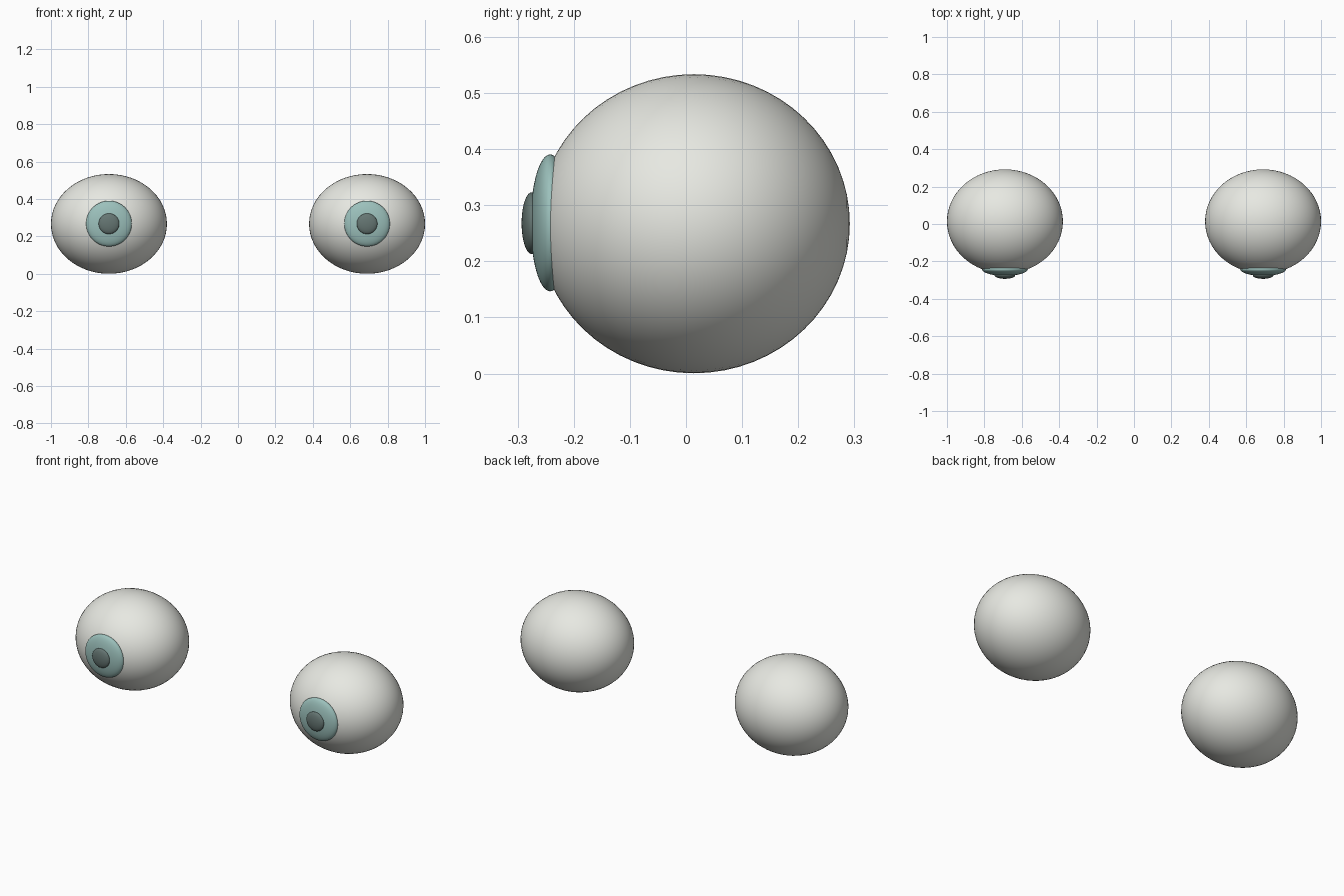
import bpy
import math

if "Cube" in bpy.data.objects:
    bpy.data.objects.remove(bpy.data.objects["Cube"])


def material(name, rgb):
    mat = bpy.data.materials.new(name)
    mat.diffuse_color = (*rgb, 1.0)
    mat.use_nodes = True
    mat.node_tree.nodes["Principled BSDF"].inputs["Base Color"].default_value = mat.diffuse_color
    return mat


def ellipsoid(name, centre, radii, mat):
    # Pole axis is turned to face forward (-y)
    bpy.ops.mesh.primitive_uv_sphere_add(segments=64, ring_count=32, radius=1.0)
    obj = bpy.context.object
    obj.name = name
    obj.rotation_euler = (math.radians(90), 0, 0)
    bpy.ops.object.transform_apply(location=False, rotation=True, scale=False)
    obj.scale = radii
    obj.location = centre
    bpy.ops.object.transform_apply(location=False, rotation=False, scale=True)
    bpy.ops.object.shade_smooth()
    obj.data.materials.append(mat)
    return obj


white = material("eye_white", (0.80, 0.81, 0.76))
teal = material("iris_teal", (0.33, 0.53, 0.50))
dark = material("pupil_dark", (0.13, 0.18, 0.17))

EYE_X = 0.69
EYE_Z = 0.267

for side, sx in (("left", -1), ("right", 1)):
    x = sx * EYE_X
    # Slightly wide eyeball
    ellipsoid(f"eyeball_{side}", (x, 0.014, EYE_Z), (0.31, 0.278, 0.2665), white)
    # Shallow iris lens on the front
    ellipsoid(f"iris_{side}", (x, -0.242, 0.2685), (0.122, 0.035, 0.122), teal)
    # Small pupil lens on the iris
    ellipsoid(f"pupil_{side}", (x, -0.275, 0.268), (0.055, 0.018, 0.055), dark)
